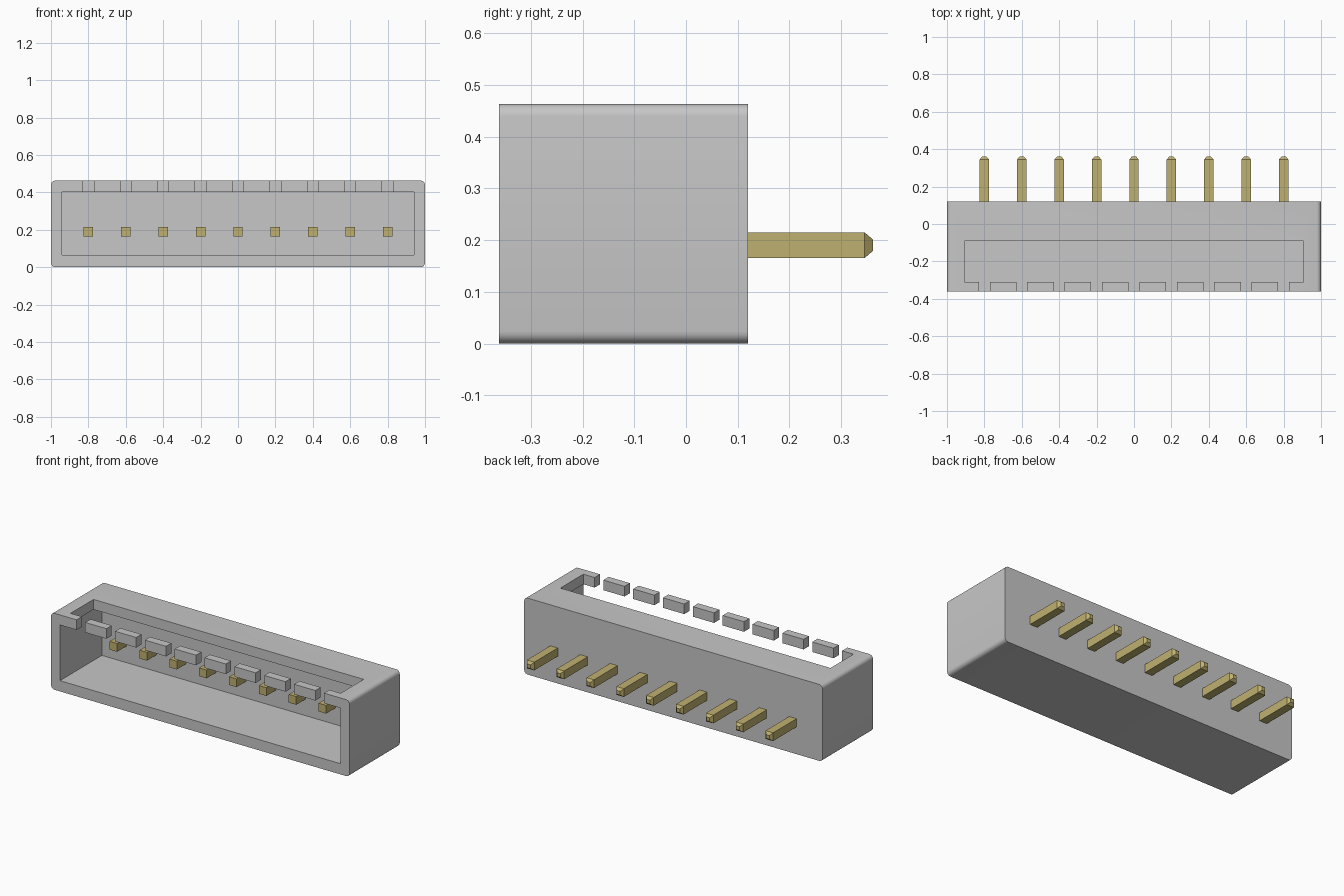
import bpy
import bmesh
from mathutils import Vector

if "Cube" in bpy.data.objects:
    bpy.data.objects.remove(bpy.data.objects["Cube"], do_unlink=True)

PIN_COUNT = 9
PITCH = 0.2
PIN_XS = [(i - (PIN_COUNT - 1) / 2) * PITCH for i in range(PIN_COUNT)]


def make_material(name, rgb):
    mat = bpy.data.materials.new(name)
    mat.use_nodes = True
    color = (*rgb, 1)
    mat.diffuse_color = color
    mat.node_tree.nodes["Principled BSDF"].inputs["Base Color"].default_value = color
    return mat


def box(name, low, high, mat=None, edit=None):
    """Axis-aligned box between two corners, with an optional bmesh edit."""
    low, high = Vector(low), Vector(high)
    bm = bmesh.new()
    bmesh.ops.create_cube(bm, size=1)
    for v in bm.verts:
        v.co = (low + high) / 2 + v.co * (high - low)
    if edit:
        edit(bm)
    mesh = bpy.data.meshes.new(name)
    bm.to_mesh(mesh)
    bm.free()
    if mat:
        mesh.materials.append(mat)
    obj = bpy.data.objects.new(name, mesh)
    bpy.context.collection.objects.link(obj)
    return obj


def round_long_edges(bm):
    """Round the four edges that run front to back."""
    edges = [e for e in bm.edges
             if abs(e.verts[0].co.y - e.verts[1].co.y) > 0.1]
    bmesh.ops.bevel(bm, geom=edges, offset=0.024, segments=5,
                    profile=0.5, affect='EDGES')


def taper_tip(bm):
    """Extrude the rear end of a pin into a blunt tip."""
    end = max(bm.faces, key=lambda f: f.calc_center_median().y)
    tip = bmesh.ops.extrude_discrete_faces(bm, faces=[end])["faces"][0]
    center = tip.calc_center_median()
    for v in tip.verts:
        v.co = center + (v.co - center) * 0.45 + Vector((0, 0.016, 0))
    bmesh.ops.remove_doubles(bm, verts=bm.verts, dist=0.0001)


def cut(target, low, high):
    """Subtract a box from the target, then discard the cutter."""
    cutter = box("cutter", low, high)
    cutter.hide_render = True
    mod = target.modifiers.new("cut", 'BOOLEAN')
    mod.operation = 'DIFFERENCE'
    mod.solver = 'EXACT'
    mod.object = cutter
    bpy.context.view_layer.objects.active = target
    bpy.ops.object.modifier_apply(modifier=mod.name)
    bpy.data.objects.remove(cutter, do_unlink=True)


grey = make_material("grey plastic", (0.57, 0.57, 0.57))
gold = make_material("gold metal", (0.52, 0.435, 0.16))

# Housing shell: front cavity, top window and a slot above each pin
housing = box("housing", (-1, -0.361, 0), (1, 0.12, 0.463), grey, round_long_edges)
cut(housing, (-0.94, -0.5, 0.065), (0.94, 0.04, 0.402))
cut(housing, (-0.905, -0.31, 0.3), (0.905, -0.09, 0.6))
for x in PIN_XS:
    cut(housing, (x - 0.029, -0.5, 0.3), (x + 0.029, -0.2, 0.6))

bpy.ops.object.select_all(action='DESELECT')
housing.select_set(True)
bpy.context.view_layer.objects.active = housing
bpy.ops.object.shade_smooth_by_angle(angle=0.6)

# Row of square pins through the back wall
for i, x in enumerate(PIN_XS):
    box(f"pin_{i + 1}", (x - 0.025, -0.05, 0.165), (x + 0.025, 0.345, 0.215),
        gold, taper_tip)
